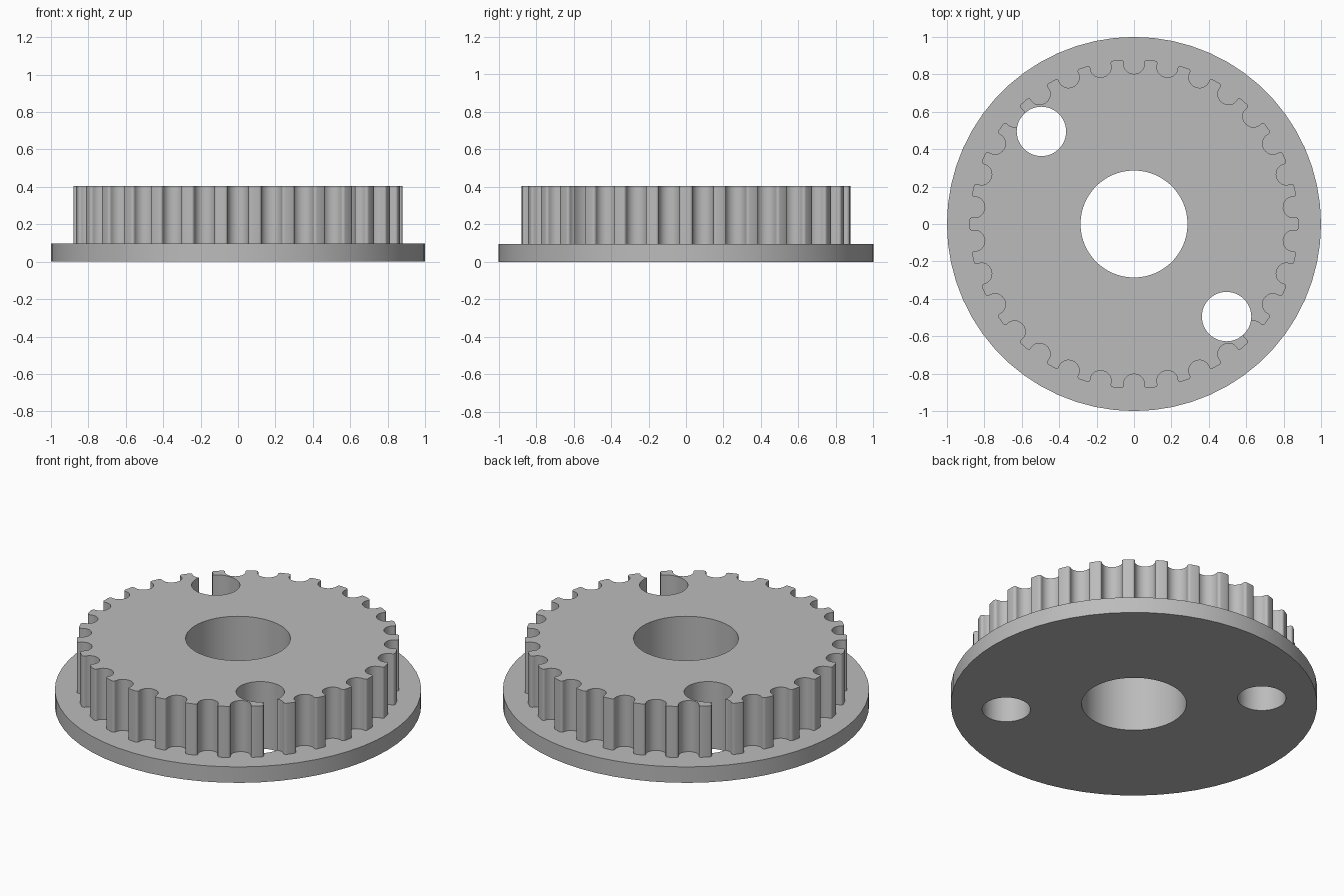
import bpy, bmesh
from math import pi, sin, cos, asin, acos, radians
from mathutils import Vector

default = bpy.data.objects.get("Cube")
if default:
    bpy.data.objects.remove(default, do_unlink=True)

FLANGE_TOP, TOP = 0.096, 0.404
TEETH, TIP_R = 30, 0.88

grey = bpy.data.materials.new("plain grey")
grey.use_nodes = True
colour = (0.5, 0.5, 0.5, 1)
grey.diffuse_color = colour
grey.node_tree.nodes["Principled BSDF"].inputs["Base Color"].default_value = colour


def circle(radius, sides, x=0, y=0):
    return [(x + radius * cos(2 * pi * i / sides), y + radius * sin(2 * pi * i / sides))
            for i in range(sides)]


def prism(name, outline, z0, z1):
    """Extrude a closed outline from z0 up to z1."""
    bm = bmesh.new()
    face = bm.faces.new([bm.verts.new((x, y, z0)) for x, y in outline])
    ext = bmesh.ops.extrude_face_region(bm, geom=[face])
    top = [v for v in ext["geom"] if isinstance(v, bmesh.types.BMVert)]
    bmesh.ops.translate(bm, verts=top, vec=(0, 0, z1 - z0))
    bmesh.ops.recalc_face_normals(bm, faces=bm.faces)
    mesh = bpy.data.meshes.new(name)
    bm.to_mesh(mesh)
    bm.free()
    mesh.materials.append(grey)
    obj = bpy.data.objects.new(name, mesh)
    bpy.context.collection.objects.link(obj)
    return obj


def combine(target, tool, operation):
    """Apply a boolean and discard the tool."""
    mod = target.modifiers.new(operation.title(), "BOOLEAN")
    mod.operation, mod.object, mod.solver = operation, tool, "EXACT"
    bpy.context.view_layer.objects.active = target
    bpy.ops.object.modifier_apply(modifier=mod.name)
    bpy.data.objects.remove(tool, do_unlink=True)


def groove():
    """Half groove (sideways, depth): rounded lip, then round bottom."""
    lip, bottom, sink = 0.016, 0.0562, 0.0215
    start = 0.0712
    pts = [(start - lip * sin(a), lip * (1 - cos(a)))
           for a in (radians(20 * i) for i in range(5))]
    pts += [(bottom * cos(a), sink + bottom * sin(a))
            for a in (radians(15 * i) for i in range(7))]
    return pts


# Toothed rim outline: grooves lie midway between the teeth
half = groove()
profile = half + [(-s, d) for s, d in reversed(half[:-1])]
rim = []
for i in range(TEETH):
    angle = 2 * pi * (i + 0.5) / TEETH
    out, side = Vector((cos(angle), sin(angle))), Vector((sin(angle), -cos(angle)))
    for s, d in profile:
        reach = (TIP_R ** 2 - s ** 2) ** 0.5 - d
        rim.append(tuple(out * reach + side * s))

# Flange and toothed wheel joined as one solid
pulley = prism("toothed_pulley", circle(1, 60), 0, FLANGE_TOP)
combine(pulley, prism("toothed_wheel", rim, FLANGE_TOP / 2, TOP), "UNION")

# Centre bore and two opposite through holes
combine(pulley, prism("bore_cutter", circle(0.286, 60), -0.1, TOP + 0.1), "DIFFERENCE")
for sign in (-1, 1):
    hole = circle(0.132, 48, 0.495 * sign, -0.495 * sign)
    combine(pulley, prism("hole_cutter", hole, -0.1, TOP + 0.1), "DIFFERENCE")

bpy.ops.object.select_all(action="DESELECT")
pulley.select_set(True)
bpy.context.view_layer.objects.active = pulley
bpy.ops.object.shade_smooth_by_angle(angle=radians(30))
